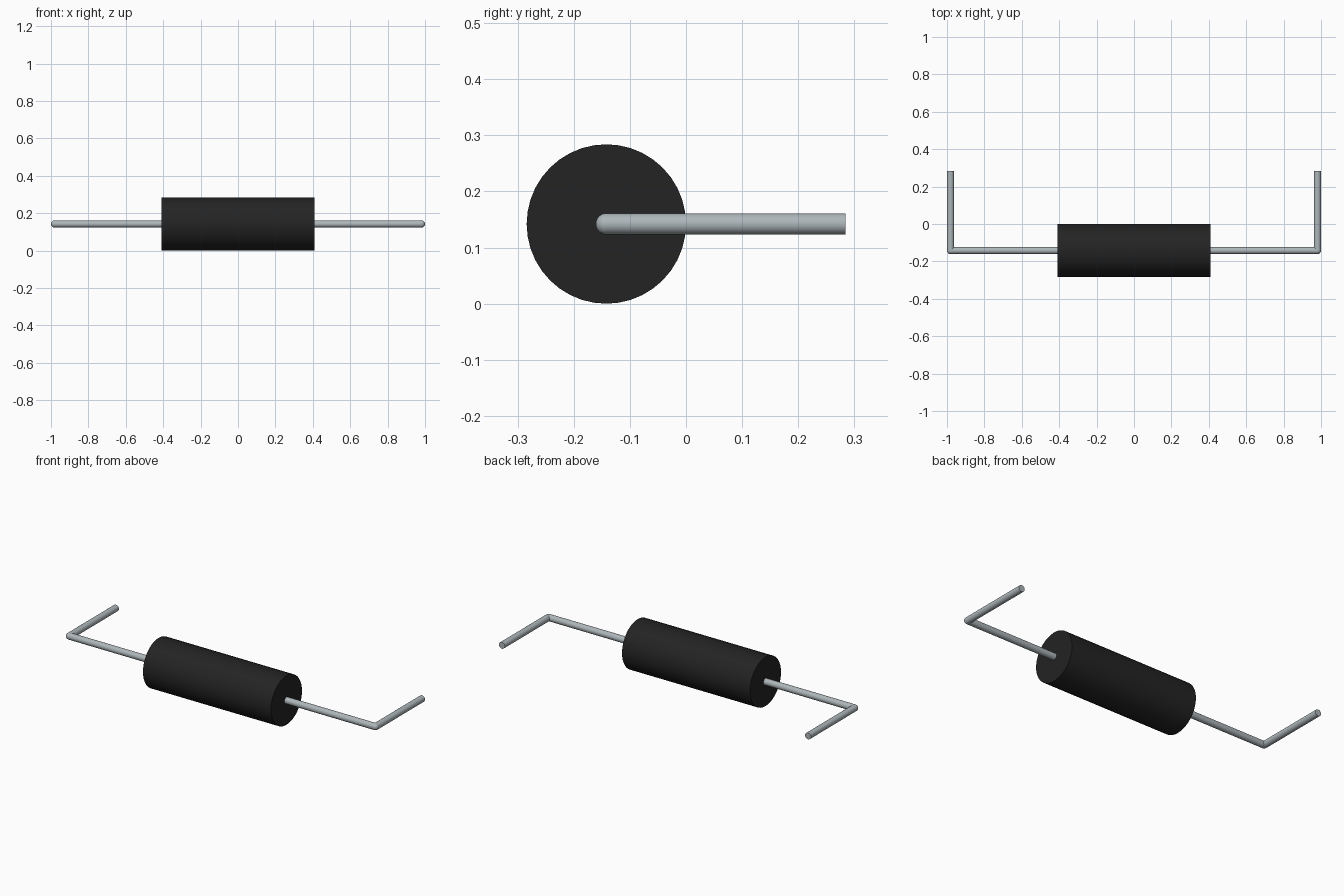
import bpy
import math
from mathutils import Vector

cube = bpy.data.objects.get("Cube")
if cube:
    bpy.data.objects.remove(cube, do_unlink=True)

BODY_R, BODY_HALF = 0.142, 0.41
LEAD_R = 0.019
AXIS_Y, AXIS_Z = -0.142, 0.142
BEND_X, TIP_Y = 1 - LEAD_R, 0.284


def material(name, color, metallic=0.0):
    mat = bpy.data.materials.new(name)
    mat.use_nodes = True
    mat.diffuse_color = (*color, 1)
    bsdf = mat.node_tree.nodes["Principled BSDF"]
    bsdf.inputs["Base Color"].default_value = (*color, 1)
    return mat


def finish(name, mat):
    obj = bpy.context.object
    obj.name = name
    obj.data.materials.append(mat)
    bpy.ops.object.shade_smooth_by_angle(angle=math.radians(35))
    return obj


def rod(name, start, end, radius, sides, mat):
    start, end = Vector(start), Vector(end)
    span = end - start
    bpy.ops.mesh.primitive_cylinder_add(
        vertices=sides, radius=radius, depth=span.length,
        location=(start + end) / 2,
        rotation=span.to_track_quat('Z', 'Y').to_euler())
    return finish(name, mat)


black = material("black_casing", (0.017, 0.017, 0.017))
silver = material("silver_wire", (0.42, 0.47, 0.49))

# Cylindrical casing
rod("body", (-BODY_HALF, AXIS_Y, AXIS_Z), (BODY_HALF, AXIS_Y, AXIS_Z),
    BODY_R, 40, black)

# Bent wire on each side: straight run, round elbow, rearward run
for side, sign in (("left", 1), ("right", -1)):
    elbow = (sign * BEND_X, AXIS_Y, AXIS_Z)
    rod(side + "_lead", (sign * (BODY_HALF - 0.02), AXIS_Y, AXIS_Z), elbow,
        LEAD_R, 24, silver)
    rod(side + "_lead_tip", elbow, (sign * BEND_X, TIP_Y, AXIS_Z),
        LEAD_R, 24, silver)
    bpy.ops.mesh.primitive_uv_sphere_add(
        segments=24, ring_count=12, radius=LEAD_R, location=elbow)
    finish(side + "_lead_elbow", silver)
